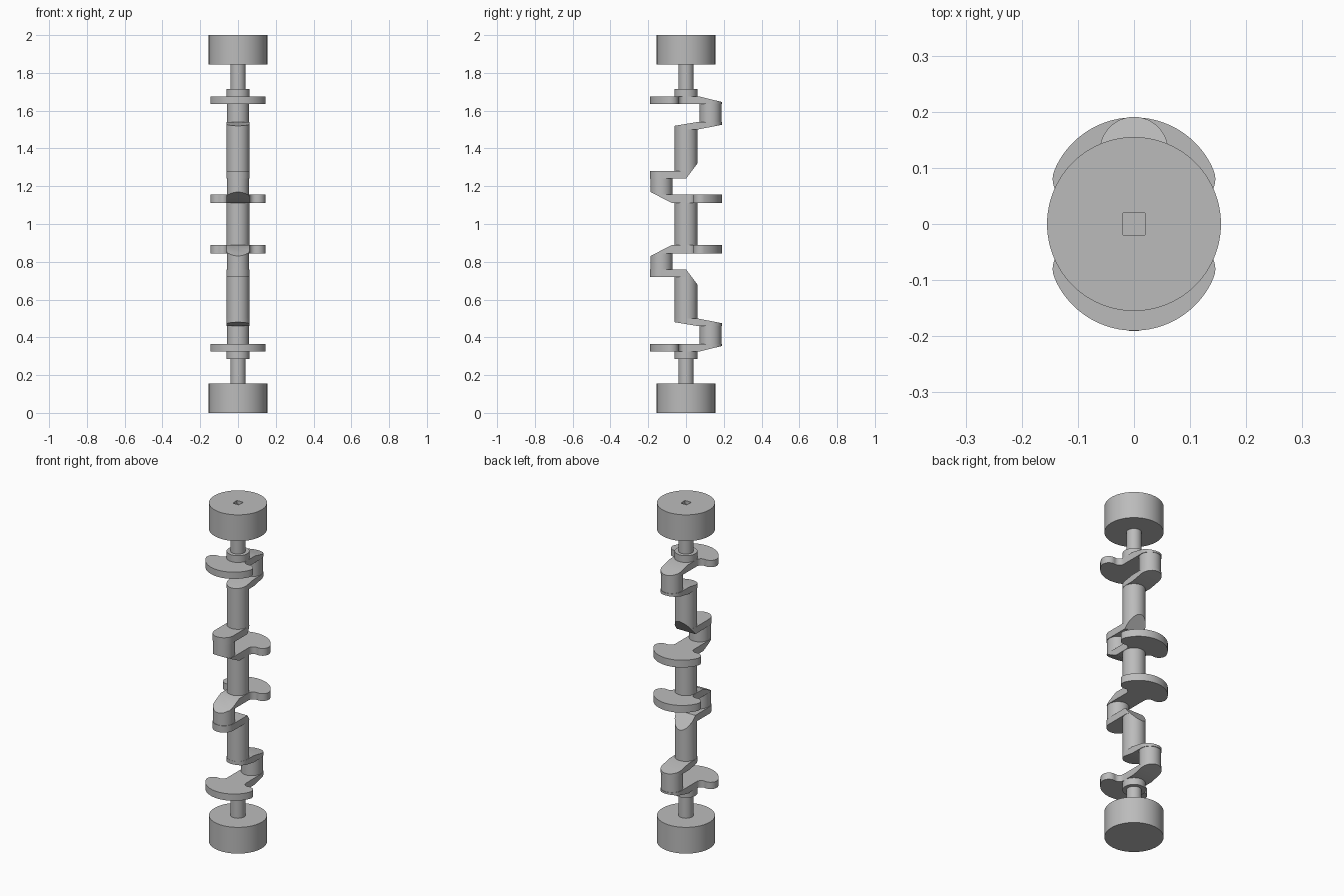
import bpy, bmesh
from math import pi, cos, sin, atan2, radians
from mathutils import Vector

if "Cube" in bpy.data.objects:
    bpy.data.objects.remove(bpy.data.objects["Cube"], do_unlink=True)

steel = bpy.data.materials.new("grey_steel")
steel.use_nodes = True
GREY = (0.5, 0.5, 0.5, 1)
steel.diffuse_color = GREY
steel.node_tree.nodes["Principled BSDF"].inputs["Base Color"].default_value = GREY

R = 0.061      # journal and web end radius
PIN = 0.13     # crank throw


def arc(cx, cy, r, a0, a1, n=16):
    return [(cx + r * cos(a0 + (a1 - a0) * i / n), cy + r * sin(a0 + (a1 - a0) * i / n))
            for i in range(n + 1)]


def circle(cy, r, n=64):
    return arc(0, cy, r, 0, 2 * pi, n)[:-1]


def stadium(d):
    # Rounded link from the main axis to a pin on side d
    lo, hi = sorted((0, d * PIN))
    return arc(0, lo, R, -pi, 0, 32) + arc(0, hi, R, 0, pi, 32)


def weighted_web(d):
    # Half outline from pin end to counterweight top, then mirrored in x
    lobe, r, f = Vector((0.105, 0.08)), 0.04, 0.03
    fx = R + f
    fy = lobe.y - ((r + f) ** 2 - (lobe.x - fx) ** 2) ** 0.5
    cy, big = 0.036, 0.154
    to_lobe = atan2(lobe.y - fy, lobe.x - fx)
    rim = atan2(lobe.y - cy, lobe.x)
    half = arc(0, -PIN, R, -pi / 2, 0)
    half += arc(fx, fy, f, pi, to_lobe, 10)
    half += arc(lobe.x, lobe.y, r, to_lobe - pi, rim, 16)[1:]
    half += arc(0, cy, big, rim, pi / 2, 20)[1:]
    outline = half + [(-x, y) for x, y in half[-2:0:-1]]
    return [(x * d, -y * d) for x, y in outline]


def solid(name, outline, z0, z1, cuts=(), flip=False):
    # Extrude an outline; each cut is (y, z) point, (y, z) point, removed side normal sign
    bm = bmesh.new()
    face = bm.faces.new([bm.verts.new((x, y, z0)) for x, y in outline])
    ext = bmesh.ops.extrude_face_region(bm, geom=[face])["geom"]
    bmesh.ops.translate(bm, vec=(0, 0, z1 - z0),
                        verts=[v for v in ext if isinstance(v, bmesh.types.BMVert)])
    for (ya, za), (yb, zb), up in cuts:
        normal = Vector((0, za - zb, yb - ya)).normalized()
        if normal.z * up < 0:
            normal.negate()
        res = bmesh.ops.bisect_plane(bm, geom=bm.verts[:] + bm.edges[:] + bm.faces[:],
                                     plane_co=(0, ya, za), plane_no=normal, clear_outer=True)
        rim = [e for e in res["geom_cut"] if isinstance(e, bmesh.types.BMEdge)]
        bmesh.ops.edgenet_fill(bm, edges=rim)
    if flip:
        for v in bm.verts:
            v.co.z = 2 - v.co.z
    bmesh.ops.recalc_face_normals(bm, faces=bm.faces[:])
    mesh = bpy.data.meshes.new(name)
    bm.to_mesh(mesh)
    bm.free()
    mesh.materials.append(steel)
    mesh.shade_smooth()
    mesh.set_sharp_from_angle(angle=radians(30))
    obj = bpy.data.objects.new(name, mesh)
    bpy.context.collection.objects.link(obj)
    return obj


# Sloped trims shared by neighbouring parts
end_trim = ((0.07, 1.675), (0.19, 1.646), 1)
inner_top = ((-0.06, 1.52), (0.06, 1.54), 1)
inner_bottom = ((0.06, 1.5), (0.19, 1.525), -1)
journal_trim = ((0, 1.24), (0.06, 1.32), -1)
mid_trim = ((-0.19, 1.17), (-0.075, 1.112), -1)

# The two halves are mirror images about mid height
for side, flip in (("upper", False), ("lower", True)):
    def part(name, outline, z0, z1, *cuts):
        return solid(side + "_" + name, outline, z0, z1, cuts, flip)

    drum = part("end_drum", circle(0, 0.155, 96), 1.845, 2)
    part("end_shaft", circle(0, 0.04), 1.70, 1.85)
    part("collar", circle(0, R), 1.66, 1.715)
    part("outer_weighted_web", weighted_web(1), 1.635, 1.675, end_trim)
    part("outer_pin", circle(PIN, 0.058), 1.53, 1.64)
    part("outer_plain_web", stadium(1), 1.5, 1.54, inner_top, inner_bottom)
    part("main_journal", circle(0, 0.06), 1.241, 1.51, journal_trim)
    part("inner_plain_web", stadium(-1), 1.24, 1.28, journal_trim)
    part("inner_pin", circle(-PIN, 0.058), 1.12, 1.25, mid_trim)
    part("inner_weighted_web", weighted_web(-1), 1.112, 1.155, mid_trim)

    # Square drive socket in the top drum
    if not flip:
        s = 0.02
        socket = solid("socket_cutter", [(-s, -s), (s, -s), (s, s), (-s, s)], 1.98, 2.05)
        socket.hide_render = True
        socket.hide_viewport = True
        socket.display_type = 'WIRE'
        cut = drum.modifiers.new("socket", 'BOOLEAN')
        cut.object = socket
        cut.operation = 'DIFFERENCE'
        cut.solver = 'EXACT'

solid("centre_journal", circle(0, 0.06), 0.88, 1.12)
